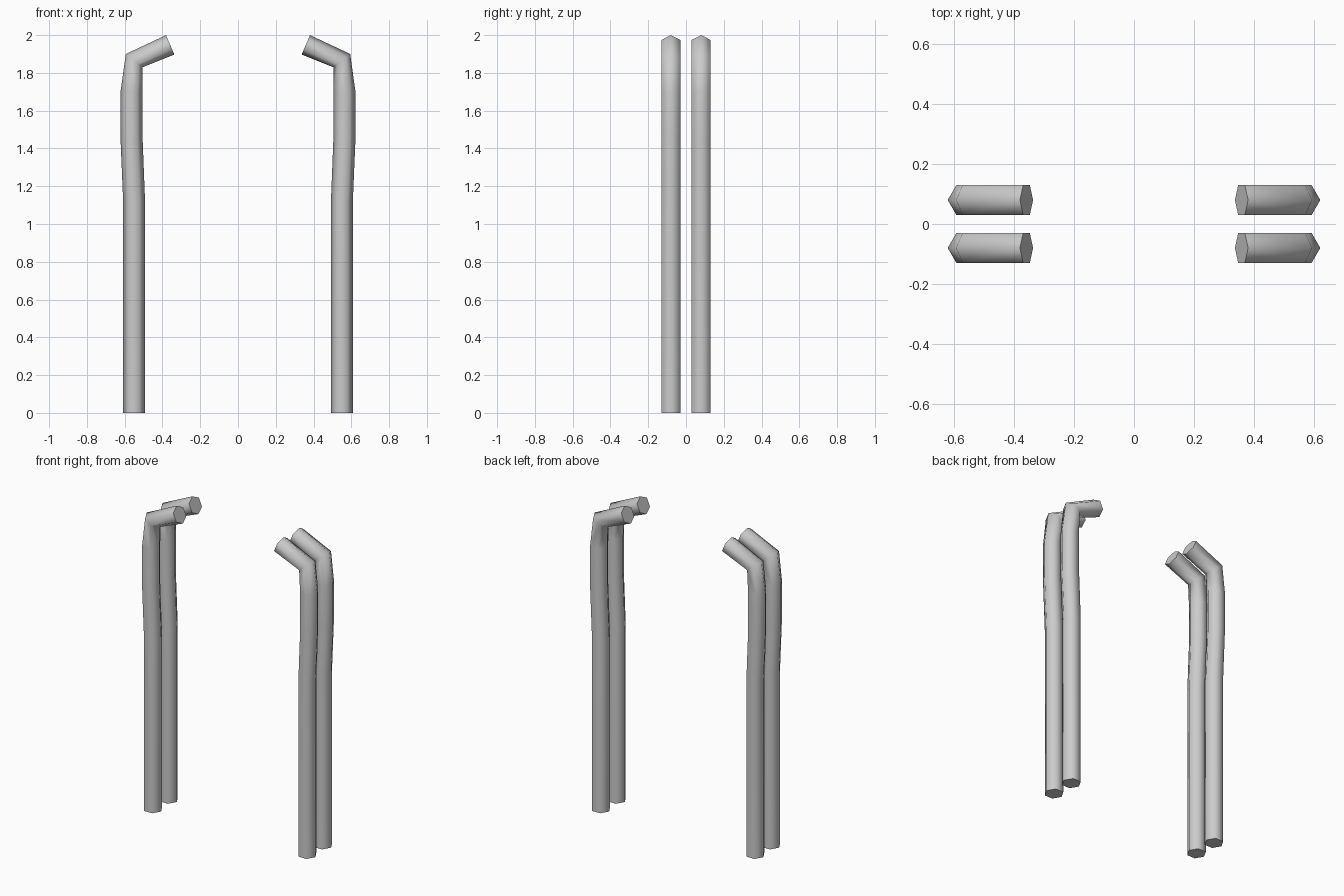
import bpy, bmesh, math

if "Cube" in bpy.data.objects:
    bpy.data.objects.remove(bpy.data.objects["Cube"])

grey = bpy.data.materials.new("plain_grey")
grey.diffuse_color = (0.6, 0.6, 0.6, 1)
grey.use_nodes = True
grey.node_tree.nodes["Principled BSDF"].inputs["Base Color"].default_value = grey.diffuse_color

HALF_Y = 0.0505   # half depth of the hexagonal section

# section rings along the pipe: (outer x, outer z), (inner x, inner z)
RINGS = [
    ((0.608, 0.0), (0.492, 0.0)),
    ((0.608, 1.12), (0.492, 1.12)),
    ((0.622, 1.45), (0.505, 1.45)),
    ((0.622, 1.70), (0.505, 1.70)),
    ((0.594, 1.90), (0.505, 1.83)),
    ((0.381, 2.00), (0.337, 1.897)),
]


def bent_pipe(name, side, y):
    bm = bmesh.new()
    loops = []
    for (ox, oz), (ix, iz) in RINGS:
        cx, cz, dx, dz = (ox + ix) / 2, (oz + iz) / 2, (ox - ix) / 2, (oz - iz) / 2
        loop = []
        for k in range(6):
            a = k * math.pi / 3
            c, s = math.cos(a), math.sin(a) / math.sin(math.pi / 3)
            loop.append(bm.verts.new((side * (cx + dx * c), y + HALF_Y * s, cz + dz * c)))
        loops.append(loop)
    # side walls
    for a, b in zip(loops, loops[1:]):
        for k in range(6):
            j = (k + 1) % 6
            bm.faces.new((a[k], a[j], b[j], b[k]))
    # end caps
    bm.faces.new(loops[0][::-1])
    bm.faces.new(loops[-1])
    bmesh.ops.recalc_face_normals(bm, faces=bm.faces)
    mesh = bpy.data.meshes.new(name)
    bm.to_mesh(mesh)
    bm.free()
    mesh.materials.append(grey)
    obj = bpy.data.objects.new(name, mesh)
    bpy.context.collection.objects.link(obj)
    # smooth walls, sharp cap edges
    bpy.ops.object.select_all(action='DESELECT')
    obj.select_set(True)
    bpy.context.view_layer.objects.active = obj
    bpy.ops.object.shade_smooth_by_angle(angle=math.radians(75))


for side, s_name in ((-1, "left"), (1, "right")):
    for y, y_name in ((-0.08, "front"), (0.08, "back")):
        bent_pipe(f"{s_name}_{y_name}_pipe", side, y)
